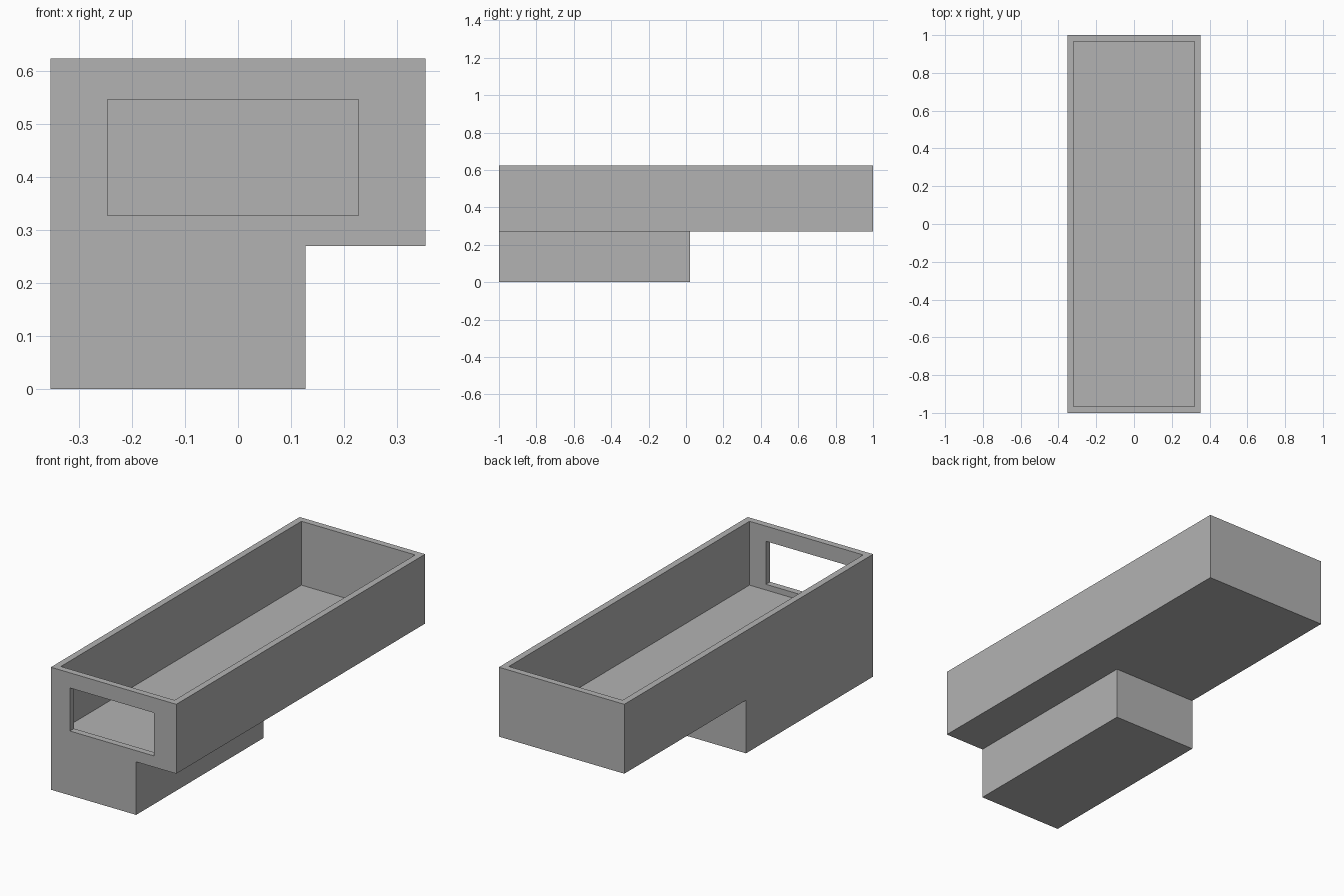
import bpy
import bmesh
from mathutils import Vector

default = bpy.data.objects.get("Cube")
if default:
    bpy.data.objects.remove(default, do_unlink=True)

# Single plain colour
grey = bpy.data.materials.new("plain grey")
grey.use_nodes = True
grey.diffuse_color = (0.45, 0.45, 0.45, 1)
grey.node_tree.nodes["Principled BSDF"].inputs["Base Color"].default_value = grey.diffuse_color


def box(name, low, high):
    """Box object spanning two opposite corners."""
    low, high = Vector(low), Vector(high)
    bm = bmesh.new()
    bmesh.ops.create_cube(bm, size=1)
    for v in bm.verts:
        v.co = (low + high) / 2 + v.co * (high - low)
    mesh = bpy.data.meshes.new(name)
    bm.to_mesh(mesh)
    bm.free()
    mesh.materials.append(grey)
    obj = bpy.data.objects.new(name, mesh)
    bpy.context.collection.objects.link(obj)
    return obj


def cut(target, cutter):
    """Subtract the cutter and discard it."""
    cutter.hide_render = True
    mod = target.modifiers.new("cut", "BOOLEAN")
    mod.operation = "DIFFERENCE"
    mod.solver = "EXACT"
    mod.object = cutter
    bpy.context.view_layer.objects.active = target
    bpy.ops.object.modifier_apply(modifier=mod.name)
    bpy.data.objects.remove(cutter, do_unlink=True)


half_width, half_length = 0.353, 1.0
underside, rim = 0.27, 0.623
wall, floor = 0.033, 0.298

# Open-topped tray
tray = box("tray", (-half_width, -half_length, underside), (half_width, half_length, rim))
cut(tray, box("hollow_cutter",
              (wall - half_width, wall - half_length, floor),
              (half_width - wall, half_length - wall, rim + 0.2)))

# Rectangular opening through the front wall
cut(tray, box("opening_cutter",
              (-0.246, -half_length - 0.1, 0.327),
              (0.227, -half_length + 0.1, 0.546)))

# Lower block, flush with the front and one side of the tray
box("lower_block", (-half_width, -half_length, 0), (0.127, 0.022, underside))
